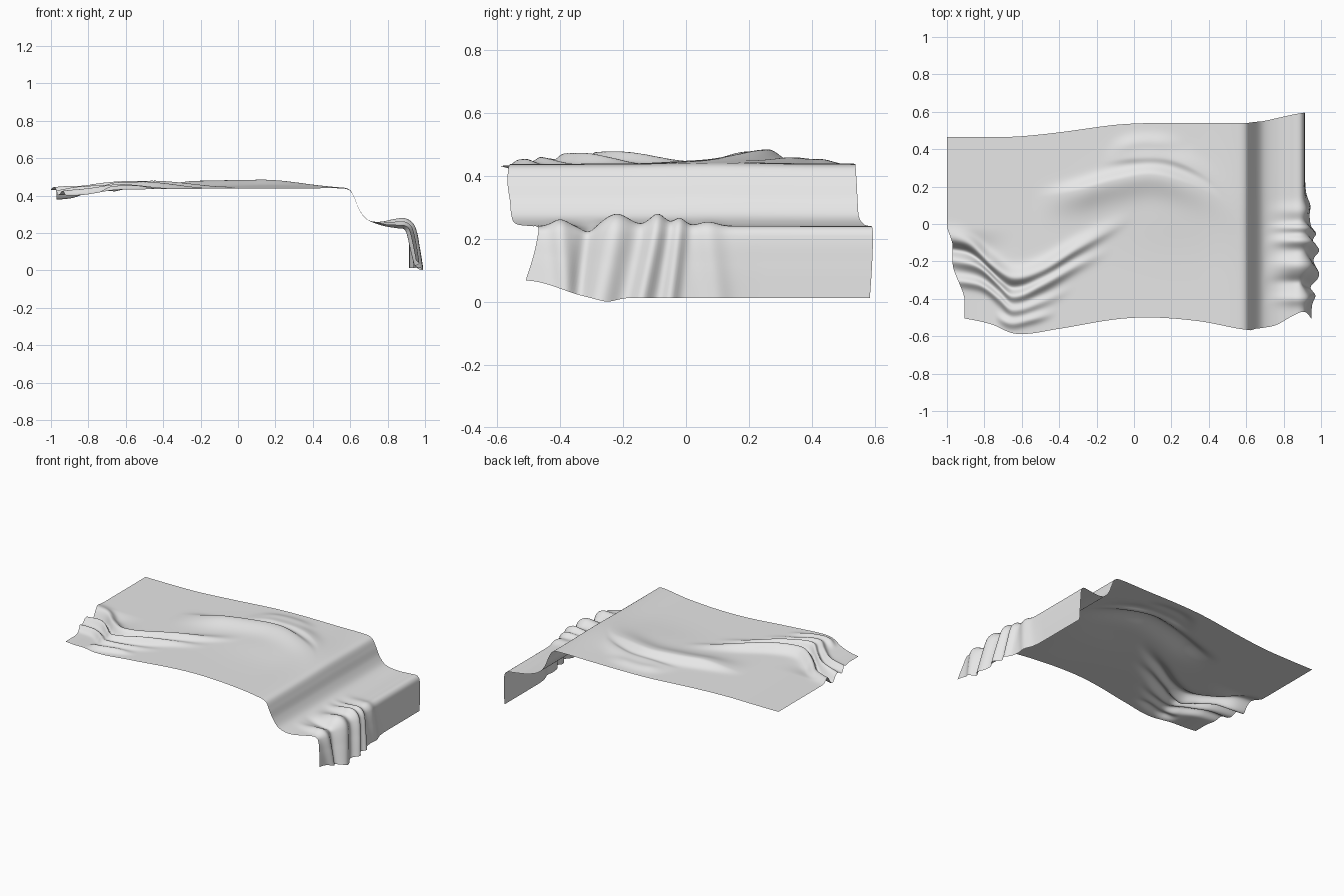
import bpy, bmesh, math

if "Cube" in bpy.data.objects:
    bpy.data.objects.remove(bpy.data.objects["Cube"])

# Lengthwise stations: x, z, front edge y, back edge y
STATIONS = [
    (-1.0, .430, -.505, .465), (-.80, .430, -.54, .465), (-.62, .432, -.588, .468),
    (-.40, .435, -.56, .49), (-.10, .437, -.51, .53), (.10, .438, -.50, .54),
    (.35, .438, -.52, .54), (.56, .438, -.56, .54), (.60, .425, -.565, .54),
    (.625, .38, -.568, .543), (.65, .32, -.56, .546), (.69, .272, -.555, .55),
    (.76, .248, -.54, .565), (.85, .241, -.49, .585), (.89, .238, -.472, .592),
    (.908, .215, -.47, .595), (.914, .12, -.485, .592), (.915, .013, -.51, .585)]

# Folds on the flat top: path points (x, y), height, front width, back width
FOLDS = [
    ([(-.55, .13), (-.3, .18), (-.1, .235), (.1, .265), (.3, .21), (.45, .13), (.55, 0)], .040, .10, .045),
    ([(-.2, .33), (0, .355), (.2, .345), (.4, .25), (.52, .12)], .018, .03, .06),
    ([(-.15, .40), (.05, .44), (.3, .42)], .012, .04, .04),
    ([(-1.2, -.05), (-1, -.08), (-.9, -.11), (-.78, -.21), (-.65, -.285), (-.5, -.25), (-.3, -.13), (.02, .05)], .045, .035, .05),
    ([(-1.2, -.17), (-.97, -.20), (-.85, -.23), (-.75, -.31), (-.65, -.385), (-.5, -.33), (-.3, -.22), (-.1, -.13)], .042, .035, .035),
    ([(-1.2, -.3), (-.9, -.32), (-.75, -.40), (-.65, -.46), (-.5, -.42), (-.3, -.33)], .030, .03, .03),
    ([(-.8, -.49), (-.66, -.53), (-.55, -.51), (-.4, -.47)], .022, .025, .03),
    ([(-1.2, -.13), (-.95, -.145), (-.85, -.19), (-.7, -.33), (-.6, -.34), (-.45, -.28)], -.025, .025, .025)]

# Creases over the step and hanging end: y, height, width, sideways slant
CREASES = [(-.40, .022, .035, .02), (-.22, .040, .055, -.05), (-.09, .040, .035, -.05),
           (-.02, .026, .025, -.03), (.07, .014, .04, .03), (-.31, -.02, .03, -.03)]


def smooth(a, b, t):
    t = max(0, min(1, (t - a) / (b - a)))
    return t * t * (3 - 2 * t)


def hermite(keys, vals, t):
    """Smooth interpolation through unevenly spaced keys."""
    n = len(keys)
    i = max(j for j in range(n - 1) if j == 0 or keys[j] <= t)

    def slope(j):
        a, b = max(j - 1, 0), min(j + 1, n - 1)
        return (vals[b] - vals[a]) / (keys[b] - keys[a])
    h = keys[i + 1] - keys[i]
    u = (t - keys[i]) / h
    return ((2*u**3 - 3*u*u + 1) * vals[i] + (u**3 - 2*u*u + u) * h * slope(i)
            + (3*u*u - 2*u**3) * vals[i + 1] + (u**3 - u*u) * h * slope(i + 1))


def fold_height(x, y):
    total = 0
    for path, h, wf, wb in FOLDS:
        xs, ys = [p[0] for p in path], [p[1] for p in path]
        if not xs[0] < x < xs[-1]:
            continue
        span = xs[-1] - xs[0]
        taper = smooth(0, .3, (x - xs[0]) / span) * smooth(0, .4, (xs[-1] - x) / span)
        d = y - hermite(xs, ys, x)
        total += h * taper * math.exp(-(d / (wb if d > 0 else wf)) ** 2)
    return total


# Arc length along the cloth profile
arc = [0]
for a, b in zip(STATIONS, STATIONS[1:]):
    arc.append(arc[-1] + math.hypot(b[0] - a[0], b[1] - a[1]))
cols = list(zip(*STATIONS))
NU, NV = 260, 130


def station(s):
    return [hermite(arc, c, s) for c in cols]


bm = bmesh.new()
grid = []
for i in range(NU + 1):
    s = arc[-1] * i / NU
    x0, z0, ya, yb = station(s)
    p = station(max(0, s - .004))
    q = station(min(arc[-1], s + .004))
    tx, tz = q[0] - p[0], q[1] - p[1]
    ln = math.hypot(tx, tz)
    nx, nz = -tz / ln, tx / ln
    step = smooth(arc[11], arc[14], s)             # strength of end creases
    hang = max(0, (s - arc[14]) / (arc[-1] - arc[14]))
    row = []
    for j in range(NV + 1):
        y = yb + (ya - yb) * j / NV
        d = fold_height(x0, y) * (1 - smooth(.5, .6, x0))
        for cy, h, w, slant in CREASES:
            d += step * h * math.exp(-((y - cy - slant * hang) / w) ** 2)
        x, z = x0 + nx * d, z0 + nz * d
        # hanging end swings outward near the front
        x += .035 * hang * smooth(.25, -.1, y)
        # hem rises at the front corner
        if hang > 0:
            z += hang * (.055 * smooth(-.28, -.51, y) - .012 * math.exp(-((y + .25) / .04) ** 2))
        # left edge pulled in and sagging at the front
        left = smooth(-.6, -1, x0)
        x += left * (.03 * smooth(.0, -.12, y) + .065 * smooth(-.2, -.42, y))
        z -= left * .03 * smooth(-.02, -.15, y)
        # broad swell in the middle of the top
        z += .014 * math.exp(-((x0 - .2) / .35) ** 2 - ((y - .1) / .2) ** 2)
        row.append(bm.verts.new((x, y, max(z, 0))))
    grid.append(row)
for i in range(NU):
    for j in range(NV):
        f = bm.faces.new((grid[i][j], grid[i][j + 1], grid[i + 1][j + 1], grid[i + 1][j]))
        f.smooth = True
bm.normal_update()

mesh = bpy.data.meshes.new("draped_cloth")
bm.to_mesh(mesh)
bm.free()
cloth = bpy.data.objects.new("draped_cloth", mesh)
bpy.context.collection.objects.link(cloth)

# Single pale fabric colour
mat = bpy.data.materials.new("pale_grey_fabric")
mat.diffuse_color = (.8, .8, .8, 1)
mat.use_nodes = True
mat.node_tree.nodes["Principled BSDF"].inputs["Base Color"].default_value = mat.diffuse_color
mesh.materials.append(mat)
